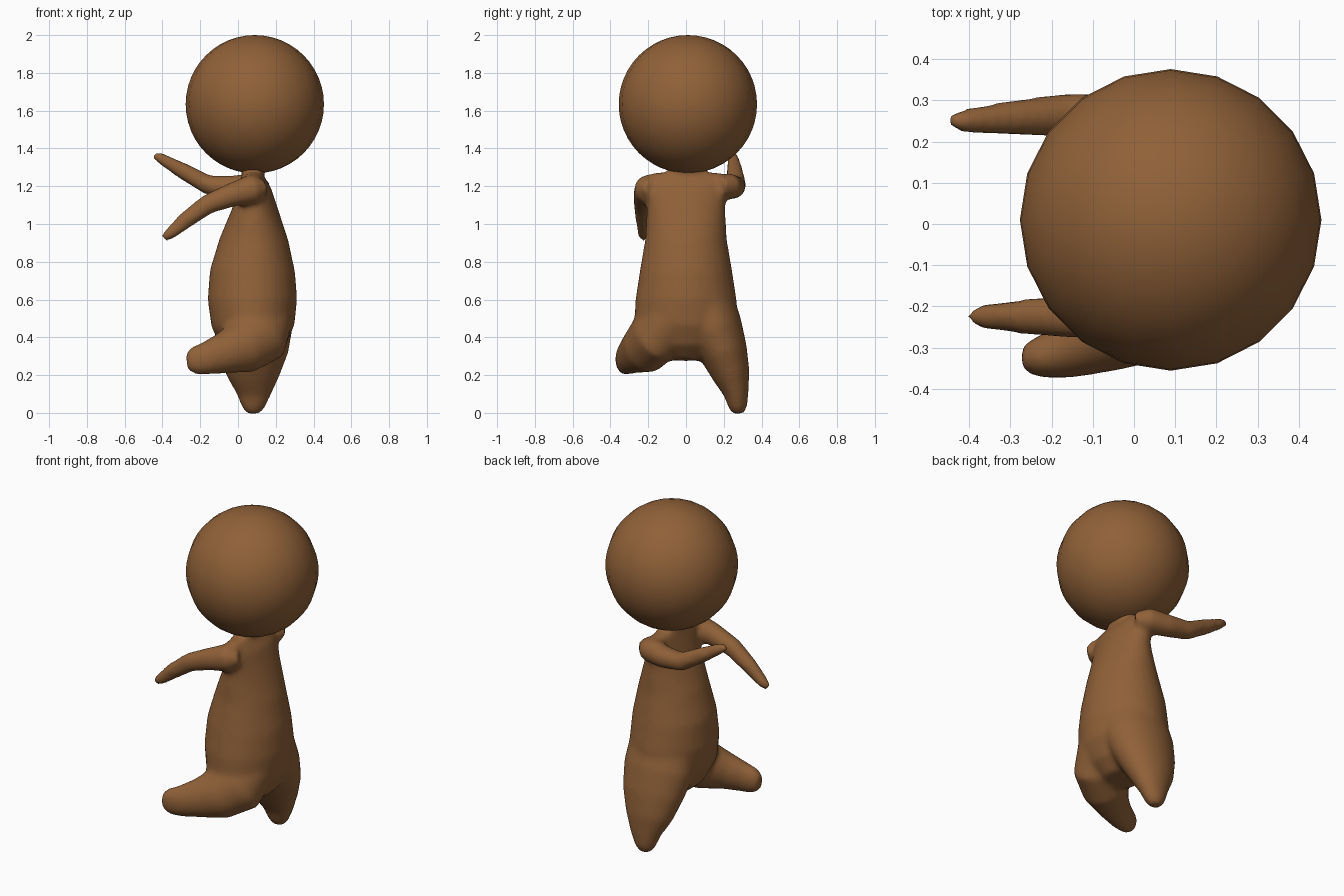
import bpy, bmesh, math
from mathutils import Vector

brown = bpy.data.materials.new("brown")
brown.diffuse_color = (0.28, 0.12, 0.04, 1)
SIDES = 28


def loft(bm, rings):
    """Closed tube through rings (x, y, z, radius in depth, radius along y)."""
    pts = [Vector(r[:3]) for r in rings]
    loops = []
    for i, (x, y, z, a, b) in enumerate(rings):
        t = (pts[min(i + 1, len(pts) - 1)] - pts[max(i - 1, 0)]).normalized()
        side = Vector((0, 1, 0))
        side = (side - t * side.dot(t)).normalized()
        other = side.cross(t)
        loops.append([bm.verts.new(pts[i] + other * a * math.cos(u) + side * b * math.sin(u))
                      for u in (2 * math.pi * k / SIDES for k in range(SIDES))])
    faces = [bm.faces.new(loops[0]), bm.faces.new(loops[-1])]
    for l0, l1 in zip(loops, loops[1:]):
        for k in range(SIDES):
            n = (k + 1) % SIDES
            faces.append(bm.faces.new((l0[k], l0[n], l1[n], l1[k])))
    bmesh.ops.recalc_face_normals(bm, faces=faces)


bm = bmesh.new()
# pear-shaped torso, flat across the shoulders
loft(bm, [(.09, 0, .28, .09, .10), (.085, 0, .35, .17, .20), (.08, 0, .46, .22, .275),
          (.076, 0, .60, .237, .268), (.077, 0, .75, .226, .245), (.085, 0, .92, .182, .216),
          (.09, 0, 1.08, .122, .208), (.085, 0, 1.19, .088, .22), (.075, 0, 1.245, .062, .215),
          (.075, 0, 1.272, .05, .18)])
# short neck
loft(bm, [(.08, 0, 1.2, .06, .09), (.08, 0, 1.26, .055, .09), (.085, .005, 1.33, .085, .11)])
# lowered arm
loft(bm, [(.13, -.17, 1.19, .05, .06), (.08, -.20, 1.185, .08, .075), (-.03, -.218, 1.155, .064, .062),
          (-.16, -.225, 1.105, .053, .053), (-.27, -.225, 1.025, .046, .043),
          (-.365, -.225, .945, .033, .031), (-.395, -.225, .92, .02, .02)])
# raised arm
loft(bm, [(.13, .17, 1.20, .05, .06), (.08, .22, 1.20, .07, .075), (-.03, .25, 1.195, .062, .065),
          (-.16, .264, 1.207, .052, .055), (-.29, .258, 1.28, .044, .044),
          (-.41, .25, 1.348, .031, .031), (-.445, .25, 1.368, .02, .02)])
# kicking leg
loft(bm, [(.14, -.08, .50, .15, .15), (.10, -.16, .41, .175, .14), (.02, -.215, .345, .142, .13),
          (-.08, -.275, .315, .108, .09), (-.17, -.312, .288, .087, .065),
          (-.235, -.325, .275, .075, .05), (-.272, -.325, .27, .045, .03)])
# standing leg
loft(bm, [(.08, .08, .62, .20, .16), (.08, .145, .45, .21, .155), (.082, .20, .32, .185, .128),
          (.08, .24, .20, .142, .10), (.085, .267, .10, .092, .066),
          (.08, .275, .03, .062, .05), (.08, .278, -.004, .035, .03)])
mesh = bpy.data.meshes.new("body")
bm.to_mesh(mesh)
bm.free()
mesh.materials.append(brown)
body = bpy.data.objects.new("body", mesh)
bpy.context.collection.objects.link(body)

# fuse the parts into one soft skin
rm = body.modifiers.new("fuse", 'REMESH')
rm.mode = 'VOXEL'
rm.voxel_size = 0.014
rm.use_smooth_shade = True
sm = body.modifiers.new("soften", 'SMOOTH')
sm.factor = 0.5
sm.iterations = 12

# round head
bpy.ops.mesh.primitive_uv_sphere_add(segments=20, ring_count=24, radius=.366,
                                     location=(.089, .01, 1.634))
head = bpy.context.object
head.name = "head"
head.data.materials.append(brown)
bpy.ops.object.shade_smooth()
